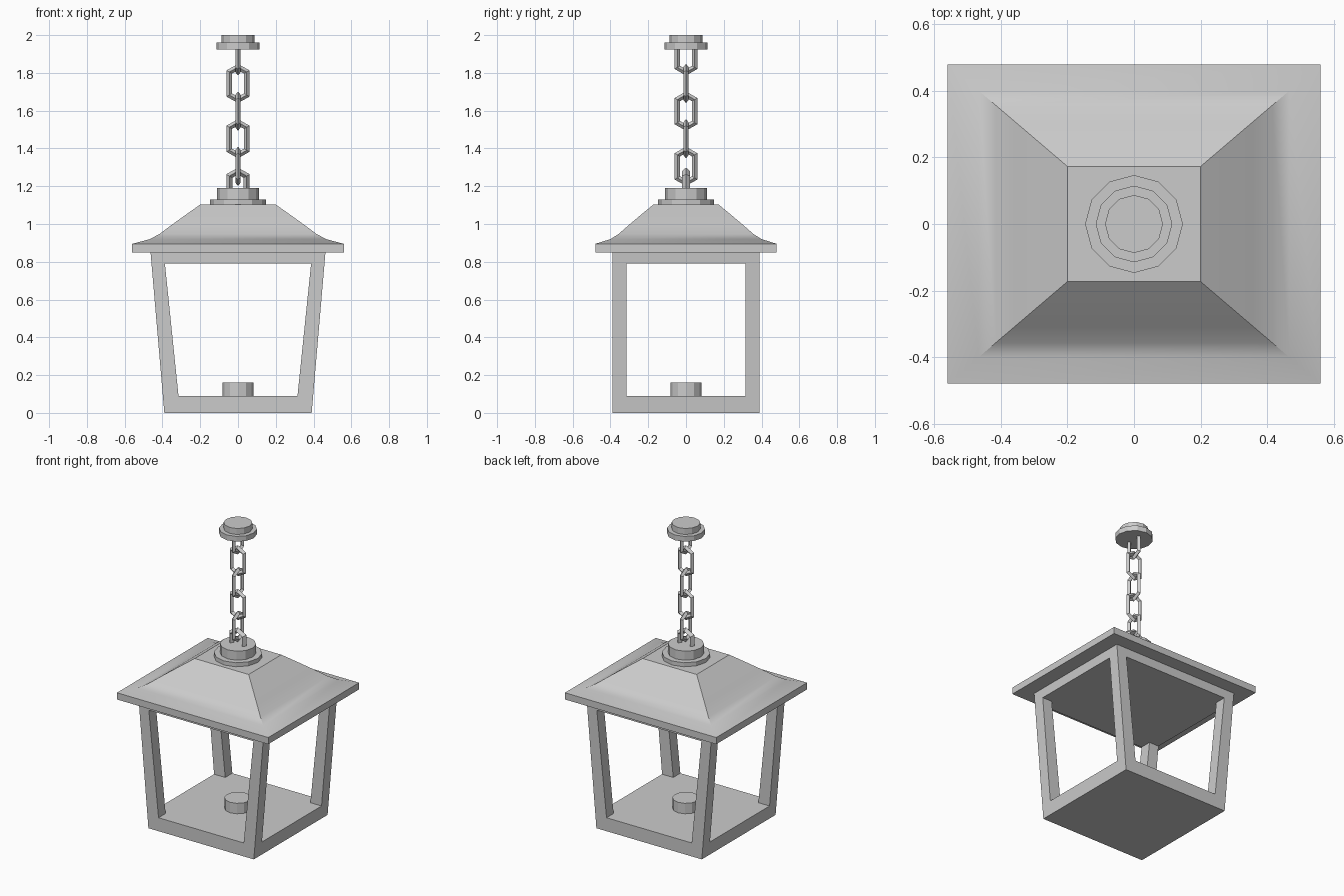
import bpy, bmesh, math
from mathutils import Vector

cube = bpy.data.objects.get("Cube")
if cube:
    bpy.data.objects.remove(cube, do_unlink=True)

# One plain metal colour
metal = bpy.data.materials.new("light_grey_metal")
metal.use_nodes = True
GREY = (0.6, 0.6, 0.6, 1)
metal.diffuse_color = GREY
metal.node_tree.nodes["Principled BSDF"].inputs["Base Color"].default_value = GREY


def finish(name, bm):
    bmesh.ops.recalc_face_normals(bm, faces=bm.faces)
    mesh = bpy.data.meshes.new(name)
    bm.to_mesh(mesh)
    bm.free()
    mesh.materials.append(metal)
    obj = bpy.data.objects.new(name, mesh)
    bpy.context.collection.objects.link(obj)
    return obj


def bridge(bm, rings, closed=False):
    """Skin consecutive rings of vertices; cap the ends unless closed."""
    n = len(rings[0])
    pairs = list(zip(rings, rings[1:]))
    if closed:
        pairs.append((rings[-1], rings[0]))
    else:
        bm.faces.new(rings[0])
        bm.faces.new(rings[-1])
    for a, b in pairs:
        for i in range(n):
            j = (i + 1) % n
            bm.faces.new((a[i], a[j], b[j], b[i]))


def loft(name, sections):
    """Stack of rectangles given as x0, x1, y0, y1, z."""
    bm = bmesh.new()
    rings = [[bm.verts.new(p) for p in
              ((x0, y0, z), (x1, y0, z), (x1, y1, z), (x0, y1, z))]
             for x0, x1, y0, y1, z in sections]
    bridge(bm, rings)
    return finish(name, bm)


def turned(name, profile, sides=12):
    """Stepped round part from (radius, height) points."""
    bm = bmesh.new()
    rings = [[bm.verts.new((r * math.cos(math.tau * i / sides),
                            r * math.sin(math.tau * i / sides), z))
              for i in range(sides)] for r, z in profile]
    bridge(bm, rings)
    return finish(name, bm)


def link(name, z, along_y, half_h=0.087, wire=0.0145, depth=0.0135):
    """Six-sided chain link with a diamond wire section."""
    w, shoulder = 0.046, half_h - 0.026
    path = [Vector(p) for p in ((0, half_h), (w, shoulder), (w, -shoulder),
                                (0, -half_h), (-w, -shoulder), (-w, shoulder))]
    bm = bmesh.new()
    rings = []
    for i, p in enumerate(path):
        before = (p - path[i - 1]).normalized()
        after = (path[(i + 1) % 6] - p).normalized()
        t = (before + after).normalized()
        out = Vector((-t.y, t.x)) * wire / before.dot(t)
        rings.append([bm.verts.new((q.x, d, q.y)) for q, d in
                      ((p + out, 0), (p, depth), (p - out, 0), (p, -depth))])
    bridge(bm, rings, closed=True)
    obj = finish(name, bm)
    obj.location.z = z
    if along_y:
        obj.rotation_euler.z = math.pi / 2
    return obj


# Lantern body: base, four leaning posts and top frame
def outer(z):
    return 0.39 + 0.073 * z / 0.85


def inner(z):
    return 0.315 + 0.072 * (z - 0.09) / 0.7


def slab(name, low, high):
    return loft(name, [(-outer(z), outer(z), -0.39, 0.39, z) for z in (low, high)])


slab("base", 0, 0.09)
slab("top_frame", 0.79, 0.85)
posts = loft("corner_posts", [(inner(z), outer(z), 0.315, 0.39, z) for z in (0.09, 0.79)])
mirror = posts.modifiers.new("four_corners", 'MIRROR')
mirror.use_axis = (True, True, False)

turned("lamp_holder", [(0.083, 0.09), (0.083, 0.16)])

# Flared roof on a flat eave: outward fraction and height
flare = [(1, 0.85), (1, 0.895), (0.74, 0.92), (0.6, 0.947), (0.44, 0.99), (0.22, 1.047), (0, 1.103)]
sections = []
for t, z in flare:
    x, y = 0.2 + 0.36 * t, 0.173 + 0.307 * t
    sections.append((-x, x, -y, y, z))
roof = loft("roof", sections)
bpy.ops.object.select_all(action='DESELECT')
roof.select_set(True)
bpy.context.view_layer.objects.active = roof
bpy.ops.object.shade_smooth_by_angle(angle=math.radians(30))

# Round collar on the roof and ceiling canopy
turned("roof_collar", [(0.147, 1.103), (0.147, 1.13), (0.11, 1.13), (0.11, 1.19)])
turned("ceiling_canopy", [(0.115, 1.925), (0.115, 1.96), (0.087, 1.96), (0.087, 2.0)])

# Chain of alternating links, with a heavier loop on the collar
for i in range(5):
    link(f"chain_link_{i + 1}", 1.89 - 0.1462 * i, along_y=i % 2 == 0)
link("hanging_loop", 1.19, False, half_h=0.09, wire=0.016, depth=0.021)
